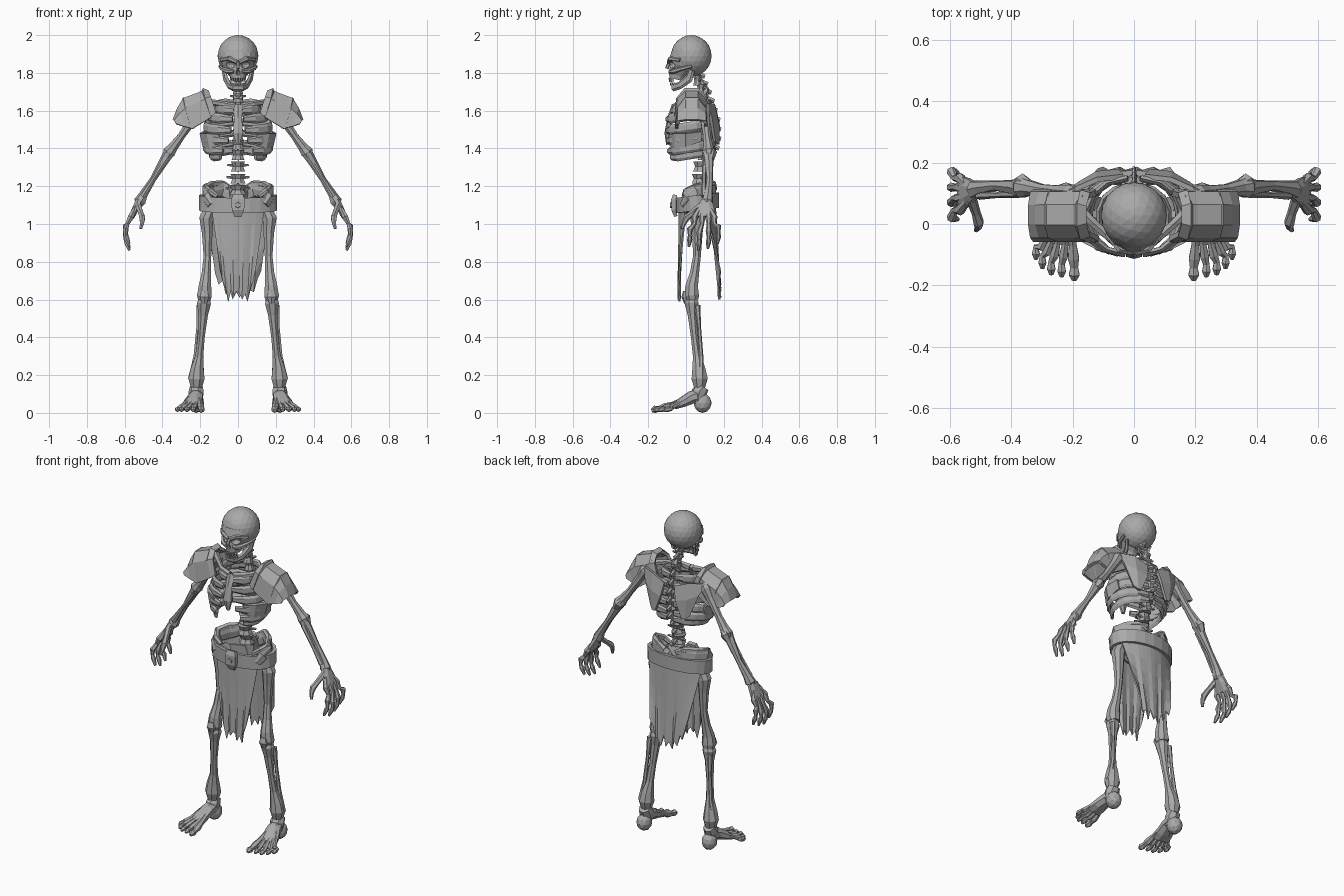
import bpy, bmesh, math
from mathutils import Vector

bone = bpy.data.materials.new("bone_grey")
bone.diffuse_color = (0.4, 0.4, 0.4, 1)


def make(name, bm, mirror=False, thick=0):
    bmesh.ops.recalc_face_normals(bm, faces=bm.faces)
    me = bpy.data.meshes.new(name)
    bm.to_mesh(me)
    bm.free()
    me.materials.append(bone)
    ob = bpy.data.objects.new(name, me)
    bpy.context.collection.objects.link(ob)
    if thick:
        m = ob.modifiers.new("thickness", 'SOLIDIFY')
        m.thickness, m.offset = thick, 0
    if mirror:
        m = ob.modifiers.new("mirror", 'MIRROR')
        m.use_mirror_merge = False
    return ob


def tube(name, pts, n=7, ref=(0, 1, 0), mirror=True, closed=False):
    """Faceted tube; points are x, y, z, radius and an optional second radius."""
    bm = bmesh.new()
    P = [Vector(p[:3]) for p in pts]
    rings, k = [], len(P)
    for i, p in enumerate(pts):
        if closed:
            t = P[(i + 1) % k] - P[i - 1]
        else:
            t = P[min(i + 1, k - 1)] - P[max(i - 1, 0)]
        t.normalize()
        u = Vector(ref).cross(t).normalized()
        v = t.cross(u)
        ra, rb = p[3], p[-1]
        rings.append([bm.verts.new(P[i] + u * ra * math.cos(a) + v * rb * math.sin(a))
                      for a in [2 * math.pi * (j + .5) / n for j in range(n)]])
    for i in range(k if closed else k - 1):
        a, b = rings[i], rings[(i + 1) % k]
        for j in range(n):
            bm.faces.new((a[j], a[(j + 1) % n], b[(j + 1) % n], b[j]))
    if not closed:
        bm.faces.new(rings[0])
        bm.faces.new(rings[-1])
    return make(name, bm, mirror)


def ball(name, loc, scale, sub=2, mirror=False):
    bm = bmesh.new()
    bmesh.ops.create_icosphere(bm, subdivisions=sub, radius=1)
    for v in bm.verts:
        v.co = Vector(a * s + l for a, s, l in zip(v.co, scale, loc))
    return make(name, bm, mirror)


def sheet(name, rows, thick, mirror=False):
    bm = bmesh.new()
    V = [[bm.verts.new(p) for p in r] for r in rows]
    for a, b in zip(V, V[1:]):
        for j in range(len(a) - 1):
            bm.faces.new((a[j], a[j + 1], b[j + 1], b[j]))
    return make(name, bm, mirror, thick)


UP = (0, 0, 1)

# Skull: cranium and face with cut eye sockets and nose
cranium = ball("cranium", (0, .028, 1.89), (.108, .108, .11), 3)
face = tube("face", [(0, -.01, 1.905, .088, .07), (0, -.015, 1.865, .093, .077),
                     (0, -.015, 1.835, .085, .077), (0, -.03, 1.81, .064, .064),
                     (0, -.042, 1.785, .045, .052), (0, -.047, 1.764, .038, .044)], 12, mirror=False)
cutters = [ball("socket_cutter", (.043, -.09, 1.842), (.03, .04, .021), 2, True),
           ball("nose_cutter", (0, -.1, 1.802), (.014, .035, .02), 1)]
for c in cutters:
    c.hide_render = True
    for ob in (cranium, face):
        m = ob.modifiers.new("cut", 'BOOLEAN')
        m.operation, m.object = 'DIFFERENCE', c
tube("brow", [(.006, -.092, 1.856, .011), (.045, -.083, 1.876, .013), (.088, -.03, 1.868, .011)], 6, UP)
tube("cheekbone", [(.022, -.086, 1.806, .01), (.055, -.065, 1.808, .014),
                   (.085, -.02, 1.822, .011), (.095, .03, 1.835, .009)], 6, UP)
tube("nose_bridge", [(0, -.088, 1.856, .009), (0, -.102, 1.822, .01)], 6, mirror=False)
jaw = [(.075, .03, 1.815, .009, .018), (.066, .015, 1.77, .01, .024), (.047, -.03, 1.735, .012, .02),
       (.022, -.066, 1.722, .014, .02)]
tube("jaw", jaw + [(-p[0],) + p[1:] for p in reversed(jaw)], 6, UP, False)
for i in range(4):
    x = .006 + .0105 * i
    y = -.088 + 14 * x * x
    tube("upper_tooth", [(x, y, 1.772, .006), (x, y, 1.752, .004)], 4)
    tube("lower_tooth", [(x, y + .006, 1.732, .006), (x, y + .006, 1.75, .004)], 4)

# Spine: vertebrae with rear spikes, from the neck down to the pelvis
spine = [(.045, 1.80, .022), (.06, 1.76, .024), (.08, 1.715, .027), (.095, 1.67, .03),
         (.11, 1.62, .03), (.125, 1.57, .03), (.13, 1.52, .03), (.13, 1.47, .032), (.12, 1.42, .034),
         (.095, 1.365, .037), (.075, 1.305, .04), (.07, 1.24, .043), (.085, 1.18, .046)]
for y, z, r in spine:
    tube("vertebra", [(0, y, z + .026, r), (0, y, z, r * .72), (0, y, z - .026, r)], 8, mirror=False)
    tube("vertebra_spike", [(0, y, z, .013, .016), (0, y + .055, z - .02, .006, .012)], 5, UP, False)
    tube("vertebra_wing", [(0, y + .01, z, .011), (r * 1.4, y + .02, z + .008, .006)], 5)
tube("neck_spike", [(0, .09, 1.66, .03, .025), (0, .105, 1.71, .02, .02), (0, .075, 1.77, .008)], 6, mirror=False)

# Ribcage: height, half width, front end angle, front droop
ribs = [(1.61, .115, .12, .01), (1.565, .155, .12, .01), (1.515, .175, .14, .0), (1.465, .185, .2, -.005),
        (1.415, .175, .38, -.01), (1.37, .145, .6, .0)]
for z, w, end, droop in ribs:
    pts = []
    for i in range(8):
        a = math.pi - (math.pi - end) * i / 7 - .08 * (1 - i / 7)
        depth = .125 if z < 1.6 else .1
        pts.append((w * math.sin(a) ** .8, .035 - depth * math.cos(a) - .01, z - .02 * math.cos(a) + droop,
                    .011, .027 if 0 < i < 7 else .017))
    tube("rib", pts, 6, UP)
tube("breastbone", [(0, -.06, 1.63, .03, .015), (0, -.085, 1.56, .024, .015),
                    (0, -.1, 1.48, .03, .014), (0, -.095, 1.42, .01, .01)], 6, mirror=False)
sheet("side_rib_plate", [[(.10, -.085, 1.475), (.16, -.055, 1.48), (.195, .0, 1.48), (.185, .08, 1.49)],
                         [(.08, -.085, 1.42), (.145, -.055, 1.40), (.178, .0, 1.41), (.17, .08, 1.44)]], .018, True)
tube("collarbone", [(.015, -.06, 1.62, .018, .02), (.08, -.045, 1.635, .014, .016),
                    (.14, .01, 1.645, .016, .016), (.21, .08, 1.645, .022, .02)], 6, UP)
sheet("shoulder_blade", [[(.035, .155, 1.60), (.12, .145, 1.635), (.21, .105, 1.64)],
                         [(.05, .172, 1.52), (.12, .165, 1.54), (.18, .13, 1.57)],
                         [(.09, .168, 1.42), (.11, .165, 1.42), (.13, .15, 1.44)]], .016, True)

# Shoulder armour: arched plates and a raised collar rim
arches = []
for xt, zt, xl, zl in [(.175, 1.705, .13, 1.575), (.205, 1.69, .165, 1.55),
                       (.285, 1.66, .24, 1.505), (.315, 1.61, .285, 1.515), (.338, 1.55, .328, 1.53)]:
    arches.append([(xt + (xl - xt) * k, y, zt + (zl - zt) * k)
                   for k, y in [(1, -.05), (.3, -.038), (0, .0), (0, .06), (.3, .098), (1, .105)]])
sheet("shoulder_plate", arches, .018, True)
tube("shoulder_rim", [p + (.014, .024) for p in arches[0]], 4, (1, 0, .5))
tube("shoulder_band", [p + (.011, .014) for p in arches[2]], 4, (1, 0, .5))

# Arms
tube("upper_arm", [(.185, .095, 1.635, .025), (.205, .095, 1.61, .036), (.235, .1, 1.56, .027),
                   (.30, .11, 1.465, .021), (.345, .118, 1.405, .028), (.365, .12, 1.38, .036), (.375, .12, 1.36, .026)], 8)
tube("elbow", [(.345, .125, 1.40, .02), (.365, .135, 1.38, .03), (.385, .13, 1.345, .02)], 6)
tube("forearm", [(.365, .115, 1.375, .03), (.39, .12, 1.335, .026), (.45, .125, 1.235, .017),
                 (.50, .118, 1.155, .024), (.518, .112, 1.12, .032), (.525, .11, 1.10, .022)], 7)
tube("forearm_thin_bone", [(.375, .1, 1.35, .015), (.445, .095, 1.24, .01), (.505, .095, 1.145, .016)], 6)

# Hands
tube("palm", [(.52, .11, 1.125, .022, .03), (.54, .105, 1.085, .02, .048), (.565, .1, 1.035, .016, .062)], 8)
for y0, y1, drop in [(.045, .02, .01), (.085, .07, -.01), (.12, .12, 0), (.15, .172, .025)]:
    tube("finger", [(.545, .1 + (y0 - .1) * .5, 1.085, .011), (.568, y0, 1.035, .018), (.586, y0, 1.0, .011),
                    (.596, y1, .962 + drop, .016), (.597, y1, .93 + drop, .01),
                    (.589, y1, .908 + drop, .014), (.575, y1 - .005, .87 + drop, .007)], 6)
tube("thumb", [(.53, .08, 1.10, .018), (.515, .035, 1.06, .015), (.507, .005, 1.035, .018),
               (.508, -.01, 1.005, .012), (.515, -.02, .975, .008)], 6)

# Pelvis
tube("hip_wing", [(.03, .14, 1.15, .018, .04), (.08, .145, 1.185, .016, .045), (.135, .11, 1.175, .018, .05),
                  (.172, .055, 1.165, .018, .05), (.165, .01, 1.14, .022, .04), (.14, -.01, 1.1, .025, .025)], 7, UP)
tube("hip_rim", [(.04, .15, 1.185, .015), (.085, .145, 1.215, .016), (.14, .1, 1.21, .018),
                 (.172, .045, 1.195, .018), (.15, .0, 1.175, .017), (.11, -.01, 1.145, .014)], 6, UP)
tube("pubic_bone", [(.15, .03, 1.1, .035), (.08, .0, 1.08, .022), (.0, -.005, 1.06, .022)], 6, UP)
tube("sacrum", [(0, .1, 1.2, .055, .03), (0, .13, 1.13, .05, .025), (0, .13, 1.03, .015, .015)], 7, mirror=False)

# Belt and buckle
loop = [2 * math.pi * i / 20 for i in range(20)]
tube("belt", [(.196 * math.sin(a), .06 - .106 * math.cos(a), 1.112 - .014 * math.cos(a), .014, .057)
              for a in loop], 4, UP, False, True)
tube("buckle", [(0, -.058, 1.155, .036, .016), (0, -.064, 1.13, .05, .02),
                (0, -.064, 1.075, .046, .02), (0, -.054, 1.04, .024, .012)], 4, mirror=False)
tube("buckle_stud", [(0, -.06, 1.10, .022), (0, -.084, 1.10, .014)], 6, UP, False)


# Torn cloth panels with ragged hems
def cloth(name, top, bottom, y_top, y_bottom, curve, hem):
    rows, n = [], len(hem) - 1
    for r in range(6):
        f = r / 5
        row = []
        for i, h in enumerate(hem):
            u = 2 * i / n - 1
            x = u * (top + (bottom - top) * f)
            y = y_top + (y_bottom - y_top) * f + curve * u * u * (1 - f) + .006 * math.sin(i * 2.1) * f
            row.append((x, y, 1.09 + (h - 1.09) * f))
        rows.append(row)
    sheet(name, rows, .008)


cloth("front_cloth", .14, .095, -.035, -.037, .035,
      [.76, .70, .66, .59, .65, .62, .645, .635, .60, .63, .59, .66, .70, .77])
cloth("back_cloth", .175, .12, .155, .178, -.055,
      [.74, .68, .70, .63, .66, .60, .64, .61, .67, .60, .65, .64, .71, .75])

# Legs
tube("thigh_bone", [(.115, .06, 1.1, .03), (.15, .06, 1.075, .036), (.168, .06, 1.03, .04), (.163, .06, .95, .03),
                    (.162, .058, .83, .022), (.168, .045, .74, .026), (.175, .03, .67, .036),
                    (.178, .03, .62, .042), (.178, .035, .595, .034)], 8)
tube("kneecap", [(.178, -.005, .645, .018, .01), (.178, -.008, .615, .028, .016), (.178, .0, .58, .014, .01)], 6)
tube("shin_bone", [(.178, .03, .605, .03), (.18, .03, .58, .04), (.184, .034, .52, .027), (.195, .045, .40, .02),
                   (.205, .058, .30, .023), (.216, .068, .23, .038), (.22, .072, .18, .046), (.22, .072, .135, .032)], 8)
tube("calf_bone", [(.205, .06, .57, .016), (.212, .07, .45, .01), (.225, .08, .3, .012), (.25, .08, .18, .017)], 6)

# Feet
ball("heel", (.222, .088, .052), (.044, .048, .052), 2, True)
tube("ankle", [(.22, .09, .14, .035), (.22, .07, .11, .042), (.222, .06, .06, .036)], 7)
tube("instep", [(.22, .075, .09, .038, .042), (.225, .03, .082, .042, .036),
                (.238, -.02, .056, .052, .028), (.245, -.06, .036, .054, .018)], 8, UP)
for x0, x1, y1, r in [(.20, .195, -.183, .019), (.225, .236, -.172, .015), (.25, .27, -.165, .015),
                      (.27, .299, -.145, .014), (.287, .32, -.115, .014)]:
    ym = y1 * .5
    tube("toe", [(.215 + (x0 - .215) * .5, .02, .085, .014), (x0, ym * .75, .046, r * .75),
                 ((x0 + x1) / 2, ym - .02, .03, r * 1.1), (x1, y1 + .04, .022, r * .75),
                 (x1, y1 + .018, .019, r * 1.05), (x1, y1, .012, r * .5)], 6, UP)
